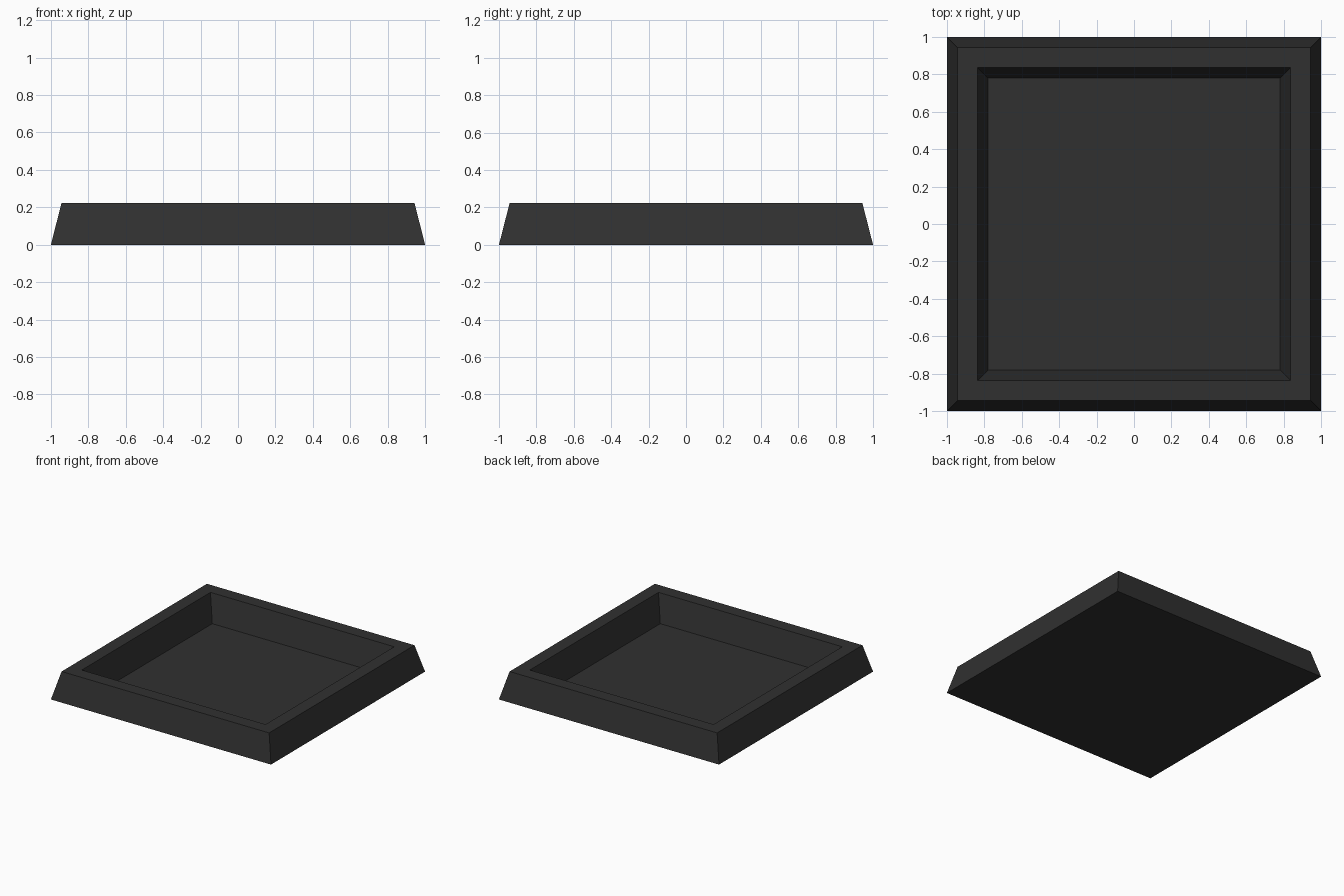
import bpy, bmesh

if "Cube" in bpy.data.objects:
    bpy.data.objects.remove(bpy.data.objects["Cube"])

# One dark grey for the whole tray
mat = bpy.data.materials.new("dark_grey")
mat.diffuse_color = (0.03, 0.03, 0.03, 1)
mat.use_nodes = True
mat.node_tree.nodes["Principled BSDF"].inputs["Base Color"].default_value = mat.diffuse_color

# Square rings (half width, height), from the underside over the rim to the floor
PROFILE = [(1.0, 0.0), (0.943, 0.223), (0.835, 0.223), (0.779, 0.002)]

bm = bmesh.new()
rings = [[bm.verts.new((sx * r, sy * r, z))
          for sx, sy in ((-1, -1), (1, -1), (1, 1), (-1, 1))] for r, z in PROFILE]

# Sloped outer wall, flat rim and sloped inner wall
for a, b in zip(rings, rings[1:]):
    for i in range(4):
        j = (i + 1) % 4
        bm.faces.new((a[i], a[j], b[j], b[i]))

# Underside and recessed floor
bm.faces.new(rings[0][::-1])
bm.faces.new(rings[-1])
bmesh.ops.recalc_face_normals(bm, faces=bm.faces)

mesh = bpy.data.meshes.new("square_tray")
bm.to_mesh(mesh)
bm.free()
mesh.materials.append(mat)
tray = bpy.data.objects.new("square_tray", mesh)
bpy.context.collection.objects.link(tray)
